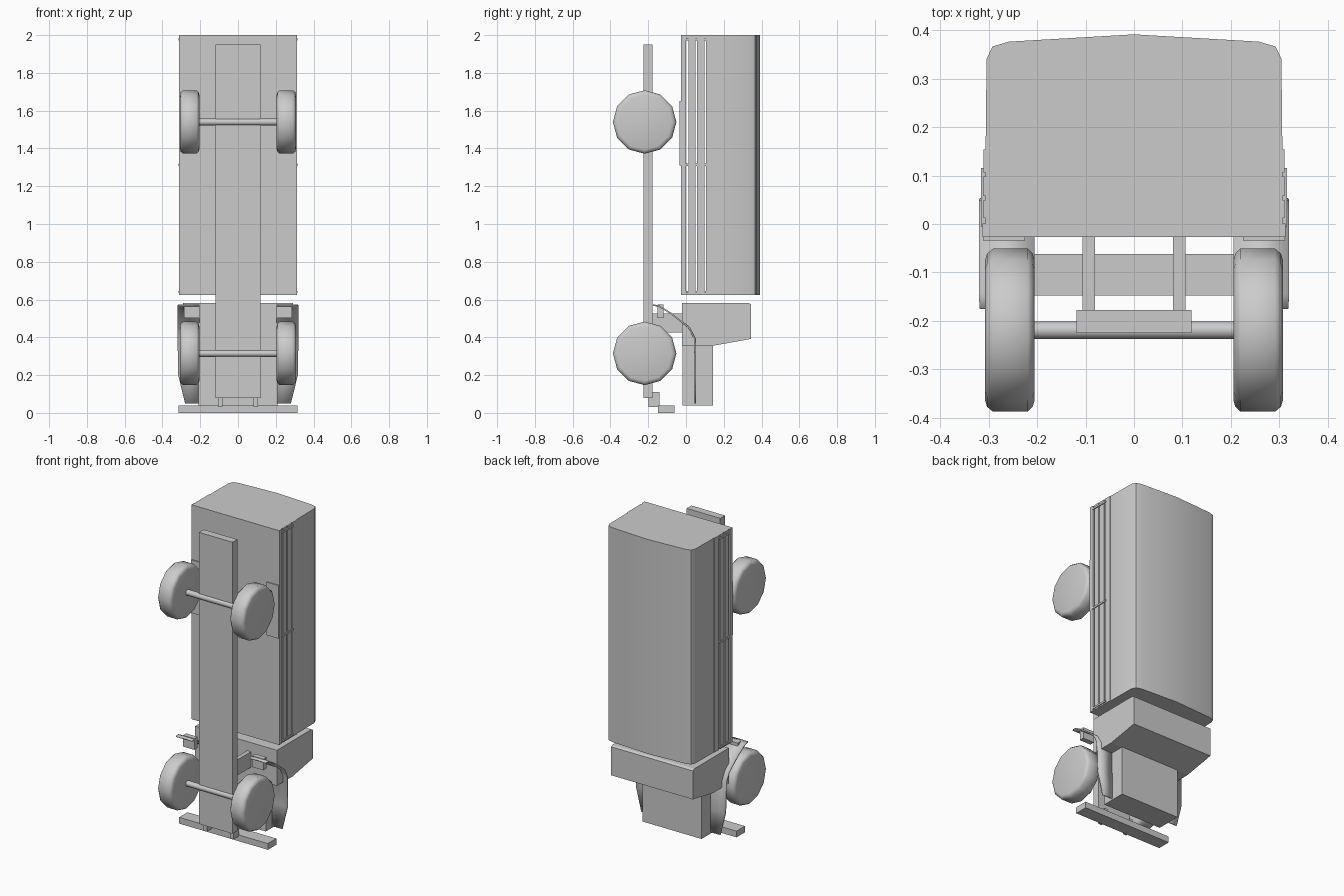
import bpy, bmesh, math
from mathutils import Matrix

if "Cube" in bpy.data.objects:
    bpy.data.objects.remove(bpy.data.objects["Cube"])

grey = bpy.data.materials.new("plain grey")
grey.diffuse_color = (0.6, 0.6, 0.6, 1)
grey.use_nodes = True
grey.node_tree.nodes["Principled BSDF"].inputs["Base Color"].default_value = grey.diffuse_color


def finish(name, bm, angle=None):
    bmesh.ops.recalc_face_normals(bm, faces=bm.faces)
    mesh = bpy.data.meshes.new(name)
    bm.to_mesh(mesh)
    bm.free()
    mesh.materials.append(grey)
    ob = bpy.data.objects.new(name, mesh)
    bpy.context.collection.objects.link(ob)
    if angle:
        bpy.ops.object.select_all(action='DESELECT')
        ob.select_set(True)
        bpy.context.view_layer.objects.active = ob
        bpy.ops.object.shade_smooth_by_angle(angle=math.radians(angle))
    return ob


def box(name, x, y, z):
    bm = bmesh.new()
    size = [b - a for a, b in (x, y, z)]
    mid = [(a + b) / 2 for a, b in (x, y, z)]
    bmesh.ops.create_cube(bm, size=1, matrix=Matrix.Translation(mid) @ Matrix.Diagonal((*size, 1)))
    return finish(name, bm)


def prism(name, points, lo, hi, place, angle=None):
    """Extrude a closed 2D profile from lo to hi; place maps (u, v, w) to xyz."""
    bm = bmesh.new()
    a = [bm.verts.new(place(u, v, lo)) for u, v in points]
    b = [bm.verts.new(place(u, v, hi)) for u, v in points]
    bm.faces.new(a)
    bm.faces.new(b[::-1])
    for i in range(len(a)):
        j = (i + 1) % len(a)
        bm.faces.new((a[i], b[i], b[j], a[j]))
    return finish(name, bm, angle)


def lathe_x(name, profile, cy, cz, sides, angle):
    """Turn (x, radius) rings around a sideways axis."""
    bm = bmesh.new()
    rings = []
    for x, r in profile:
        rings.append([bm.verts.new((x, cy + r * math.cos(2 * math.pi * i / sides),
                                    cz + r * math.sin(2 * math.pi * i / sides)))
                      for i in range(sides)])
    for a, b in zip(rings, rings[1:]):
        for i in range(sides):
            j = (i + 1) % sides
            bm.faces.new((a[i], a[j], b[j], b[i]))
    bm.faces.new(rings[0])
    bm.faces.new(rings[-1])
    return finish(name, bm, angle)


def span(s, a, b):
    return tuple(sorted((s * a, s * b)))


# Chassis beam with cab posts and bumper
box("chassis", (-0.119, 0.119), (-0.225, -0.177), (0.08, 1.95))
box("bumper", (-0.315, 0.315), (-0.147, -0.062), (0.0, 0.04))
for s in (-1, 1):
    box("cab_post", span(s, 0.08, 0.106), (-0.18, -0.015), (0.425, 0.525))
    prism("bumper_bracket", [(-0.18, 0.11), (-0.14, 0.11), (-0.14, 0.03), (-0.198, 0.03), (-0.198, 0.08), (-0.18, 0.08)],
          s * 0.082, s * 0.106, lambda u, v, w: (w, u, v))

# Axles and wheels
for cz in (0.315, 1.54):
    lathe_x("axle", [(-0.21, 0.018), (0.21, 0.018)], -0.219, cz, 12, 40)
    for s in (-1, 1):
        lathe_x("wheel", [(s * 0.205, 0.145), (s * 0.209, 0.158), (s * 0.219, 0.168),
                          (s * 0.291, 0.168), (s * 0.303, 0.158), (s * 0.307, 0.145)],
                -0.219, cz, 12, 65)

# Cargo bed: floor, end boards, slatted sides and stakes
box("bed_floor", (-0.312, 0.312), (-0.027, 0.001), (0.625, 2.0))
box("tailgate", (-0.306, 0.306), (0.0, 0.154), (1.98, 2.0))
box("headboard", (-0.306, 0.306), (0.0, 0.154), (0.625, 0.645))
for s in (-1, 1):
    for y in ((0.012, 0.05), (0.058, 0.098), (0.106, 0.154)):
        box("side_board", span(s, 0.298, 0.310), y, (0.625, 2.0))
    for z in (0.64, 1.313, 1.978):
        box("side_stake", span(s, 0.305, 0.315), (-0.005, 0.115), (z - 0.006, z + 0.006))
    box("wheel_guard", span(s, 0.225, 0.311), (-0.034, -0.026), (1.31, 1.65))

# Canvas cover
half = [(0.306, 0.154), (0.304, 0.34), (0.292, 0.366), (0.258, 0.376)]
arch = half + [(0, 0.391)] + [(-x, y) for x, y in half[::-1]]
prism("canvas_cover", arch, 0.625, 2.0, lambda u, v, w: (u, v, w), 30)

# Cab and hood
prism("cab", [(-0.02, 0.583), (0.33, 0.583), (0.345, 0.575), (0.345, 0.392), (0.14, 0.355), (-0.02, 0.355)],
      -0.29, 0.29, lambda u, v, w: (w, u, v))
box("hood", (-0.21, 0.21), (-0.018, 0.143), (0.04, 0.36))

# Front fenders: thin bent sheets (y, z, outer x) running down to the nose
path = [(-0.175, 0.57, 0.318), (-0.145, 0.567, 0.32), (-0.08, 0.527, 0.32), (0.015, 0.452, 0.32),
        (0.046, 0.395, 0.32), (0.05, 0.2, 0.317), (0.05, 0.05, 0.28)]
for s in (-1, 1):
    bm = bmesh.new()
    rows = [[bm.verts.new((s * x, y, z)) for x in (0.205, outer)] for y, z, outer in path]
    for a, b in zip(rows, rows[1:]):
        bm.faces.new((a[0], a[1], b[1], b[0]))
    ob = finish("front_fender", bm, 30)
    mod = ob.modifiers.new("thickness", 'SOLIDIFY')
    mod.thickness = 0.008
    mod.offset = 0
    # Step box below the door
    box("step", span(s, 0.205, 0.285), (-0.15, -0.118), (0.503, 0.575))
